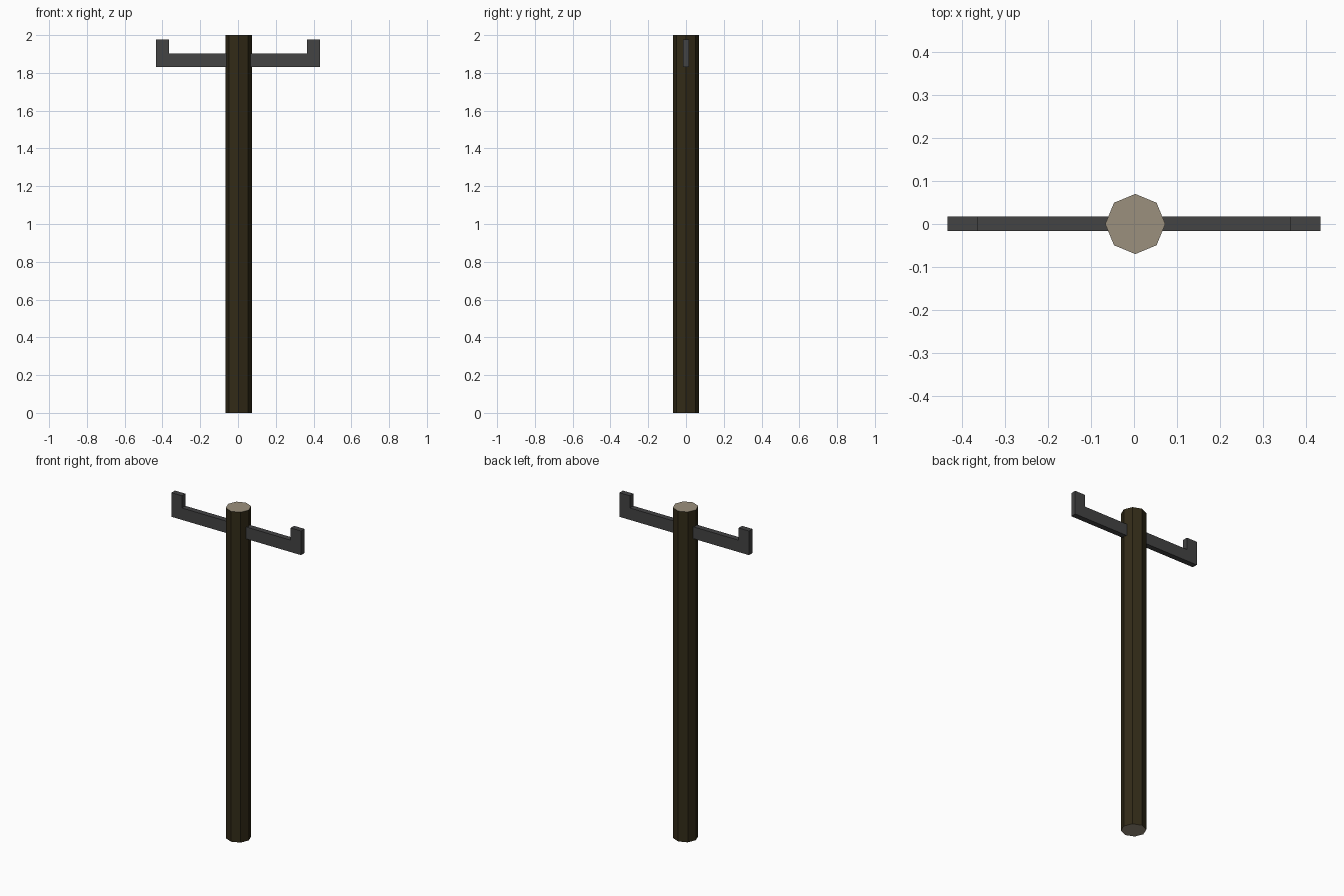
import bpy, bmesh, math

if "Cube" in bpy.data.objects:
    bpy.data.objects.remove(bpy.data.objects["Cube"])


def material(name, rgb):
    m = bpy.data.materials.new(name)
    m.diffuse_color = (*rgb, 1)
    m.use_nodes = True
    m.node_tree.nodes["Principled BSDF"].inputs["Base Color"].default_value = m.diffuse_color
    return m


bark = material("dark_wood", (0.032, 0.024, 0.009))
cut_wood = material("cut_wood", (0.33, 0.28, 0.205))
iron = material("dark_iron", (0.056, 0.056, 0.057))


def prism(name, points, offset, mats):
    """Extrude a closed 3D outline by an offset vector."""
    bm = bmesh.new()
    face = bm.faces.new([bm.verts.new(p) for p in points])
    ext = bmesh.ops.extrude_face_region(bm, geom=[face], use_keep_orig=True)
    verts = [g for g in ext["geom"] if isinstance(g, bmesh.types.BMVert)]
    bmesh.ops.translate(bm, verts=verts, vec=offset)
    bmesh.ops.recalc_face_normals(bm, faces=bm.faces)
    if len(mats) > 1:
        for f in bm.faces:
            f.material_index = 1 if abs(f.normal.z) > 0.9 else 0
    mesh = bpy.data.meshes.new(name)
    bm.to_mesh(mesh)
    bm.free()
    for m in mats:
        mesh.materials.append(m)
    obj = bpy.data.objects.new(name, mesh)
    bpy.context.collection.objects.link(obj)
    return obj


# Eight-sided wooden post with paler cut ends
R, CX = 0.07, 0.003
ring = [(CX + R * math.cos(i * math.pi / 4), R * math.sin(i * math.pi / 4), 0)
        for i in range(8)]
prism("post", ring, (0, 0, 2), [bark, cut_wood])

# Flat iron crossbar with upturned ends, passing through the post
half = [(0.434, 1.83), (0.434, 1.976), (0.364, 1.976), (0.364, 1.902)]
outline = half + [(-x, z) for x, z in reversed(half)]
prism("hook_bar", [(x, -0.0165, z) for x, z in outline], (0, 0.0335, 0), [iron])
